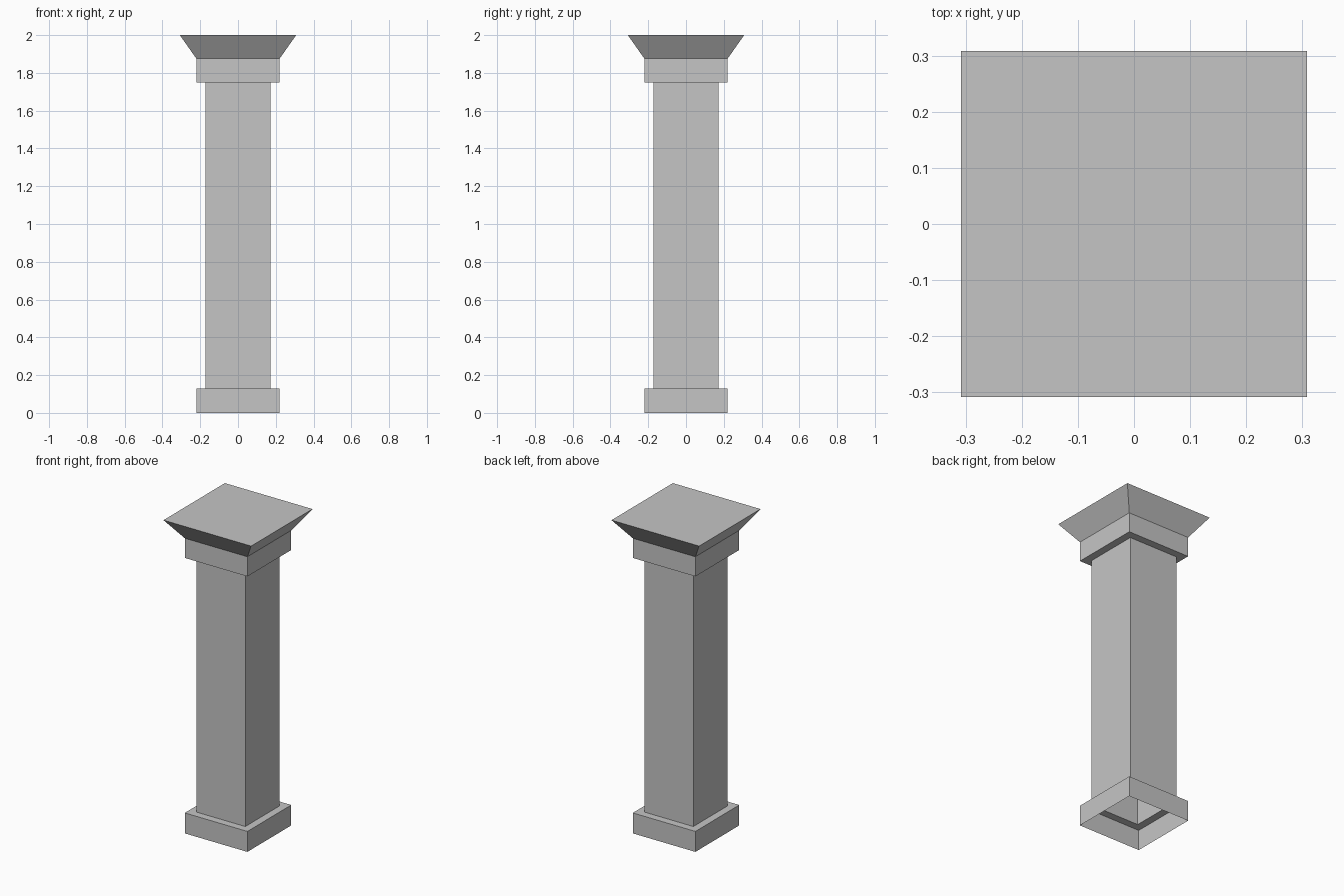
import bpy
import bmesh

cube = bpy.data.objects.get("Cube")
if cube:
    bpy.data.objects.remove(cube, do_unlink=True)

stone = bpy.data.materials.new("grey_stone")
stone.use_nodes = True
colour = (0.56, 0.56, 0.56, 1)
stone.diffuse_color = colour
stone.node_tree.nodes["Principled BSDF"].inputs["Base Color"].default_value = colour

CORNERS = ((-1, -1), (1, -1), (1, 1), (-1, 1))


def square_shell(name, profile, closed_top=False):
    """Sweep a (half width, height) profile round a square; the bottom stays open."""
    bm = bmesh.new()
    rings = [[bm.verts.new((x * r, y * r, z)) for x, y in CORNERS] for r, z in profile]
    for low, high in zip(rings, rings[1:]):
        for i in range(4):
            j = (i + 1) % 4
            bm.faces.new((low[i], low[j], high[j], high[i]))
    if closed_top:
        bm.faces.new(rings[-1])
    mesh = bpy.data.meshes.new(name)
    bm.to_mesh(mesh)
    bm.free()
    mesh.materials.append(stone)
    obj = bpy.data.objects.new(name, mesh)
    bpy.context.collection.objects.link(obj)
    return obj


# Half widths and heights
shaft, block, top = 0.172, 0.22, 0.308
base_z, collar_z, cornice_z, top_z = 0.13, 1.75, 1.875, 2.0

# Hollow plinth with a ledge running in to the shaft
square_shell("base", [(block, 0), (block, base_z), (shaft, base_z)])
# Hollow shaft
square_shell("shaft", [(shaft, base_z), (shaft, collar_z)])
# Collar with its underside ledge
square_shell("collar", [(shaft, collar_z), (block, collar_z), (block, cornice_z)])
# Flared cornice with a flat top
square_shell("cornice", [(block, cornice_z), (top, top_z)], closed_top=True)
